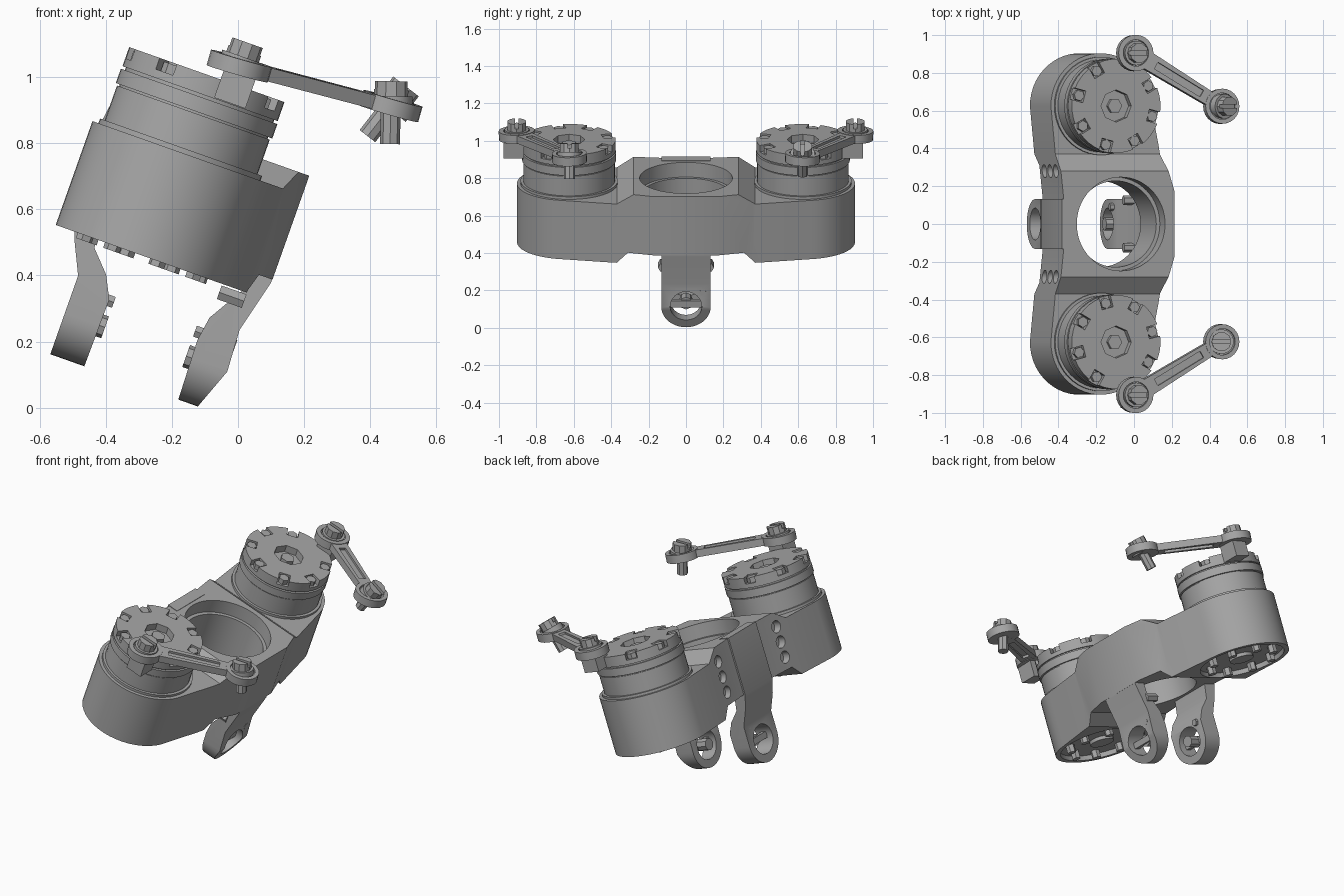
import bpy, bmesh, math
from mathutils import Matrix, Vector

cube = bpy.data.objects.get("Cube")
if cube:
    bpy.data.objects.remove(cube, do_unlink=True)

# One plain metal colour
metal = bpy.data.materials.new("grey metal")
metal.use_nodes = True
colour = (0.38, 0.38, 0.38, 1)
metal.diffuse_color = colour
metal.node_tree.nodes["Principled BSDF"].inputs["Base Color"].default_value = colour

TILT = Matrix.Rotation(math.radians(19.5), 4, 'Y')
parts = []


def circle(cx, cy, radius, sides=48, turn=0.0):
    return [(cx + radius * math.cos(turn + math.tau * i / sides),
             cy + radius * math.sin(turn + math.tau * i / sides)) for i in range(sides)]


def rect(left, right, low, high):
    return [(left, low), (right, low), (right, high), (left, high)]


def prism(name, outline, axis, start, end, frame=None, keep=True):
    """Extrude a flat outline along one axis; the two other axes are in xyz order."""
    place = {'x': lambda a, b, t: (t, a, b),
             'y': lambda a, b, t: (a, t, b),
             'z': lambda a, b, t: (a, b, t)}[axis]
    bm = bmesh.new()
    rings = [[bm.verts.new(place(a, b, t)) for a, b in outline] for t in (start, end)]
    bm.faces.new(rings[0])
    bm.faces.new(rings[1])
    count = len(outline)
    for i in range(count):
        j = (i + 1) % count
        bm.faces.new((rings[0][i], rings[0][j], rings[1][j], rings[1][i]))
    bmesh.ops.recalc_face_normals(bm, faces=bm.faces)
    mesh = bpy.data.meshes.new(name)
    bm.to_mesh(mesh)
    bm.free()
    if frame:
        mesh.transform(frame)
    obj = bpy.data.objects.new(name, mesh)
    bpy.context.scene.collection.objects.link(obj)
    mesh.materials.append(metal)
    if keep:
        parts.append(obj)
    return obj


def cutter(outline, axis, start, end, frame=None):
    return prism("cutter", outline, axis, start, end, frame, keep=False)


def boolean(target, tool, operation='DIFFERENCE'):
    mod = target.modifiers.new("shape", 'BOOLEAN')
    mod.operation, mod.solver, mod.object = operation, 'EXACT', tool
    bpy.context.view_layer.objects.active = target
    bpy.ops.object.modifier_apply(modifier=mod.name)
    bpy.data.objects.remove(tool, do_unlink=True)


def slotted_bolt(name, frame, depth):
    prism(name + "_shaft", circle(0, 0, .03, 8), 'z', -depth, .03, frame)
    prism(name + "_washer", circle(0, 0, .065, 24), 'z', -.01, .03, frame)
    head = prism(name + "_head", circle(0, 0, .052, 10), 'z', .03, .075, frame)
    boolean(head, cutter(rect(-.07, .07, -.01, .01), 'z', .05, .1, frame))


# Housing: plan outline crossed with a side profile
MU, MY = -.425, .625        # motor centre
half = [(-.031, .17), (-.09, .36), (-.1, .42)]
half += [(MU + .279 * math.cos(a), MY + .279 * math.sin(a))
         for a in (math.radians(8 + 172 * i / 24) for i in range(25))]
half += [(-.672, .3), (-.655, .14)]
plan = half + [(x, -y) for x, y in reversed(half)]
side = [(.95, .337), (.37, .337), (.31, .4)]
upper = [(.28, .733), (.37, .67), (.95, .67)]
profile = side + [(-y, z) for y, z in reversed(side)]
profile += [(-y, z) for y, z in reversed(upper)] + upper
housing = prism("housing", plan, 'z', .2, .9)
boolean(housing, cutter(profile, 'x', -1, 1), 'INTERSECT')
boolean(housing, cutter(circle(-.333, 0, .228, 64), 'z', .2, .9))
boolean(housing, cutter(circle(-.333, 0, .248, 64), 'z', .65, .9))
for s in (1, -1):
    boolean(housing, cutter(circle(MU, s * MY, .25), 'z', .2, .365))
    for k in range(3):
        boolean(housing, cutter(circle(s * .28, .47 + .09 * k, .035, 16), 'x', -.8, -.63))

# Fork: bent prongs with rounded lugs under the housing
EYE = .095
lug = [(.132, .8), (-.132, .8)]
lug += [(.132 * math.cos(a), EYE + .132 * math.sin(a))
        for a in (math.pi + math.pi * i / 20 for i in range(21))]
rear = [(-.664, .736), (-.664, .4), (-.636, .314), (-.589, .215), (-.589, -.05),
        (-.48, -.05), (-.476, .178), (-.51, .246), (-.57, .31), (-.59, .42), (-.6, .736)]
front = [(-.1, .42), (-.105, .34), (-.172, .228), (-.184, .152), (-.178, -.05),
         (-.117, -.04), (-.067, .092), (-.074, .224), (-.032, .39), (-.032, .42)]
for name, shape, inner, outer in (("rear", rear, -.48, -.589), ("front", front, -.18, -.07)):
    prong = prism(name + "_prong", shape, 'y', -.2, .2)
    boolean(prong, cutter(lug, 'x', -1, 1), 'INTERSECT')
    boolean(prong, cutter(circle(0, EYE, .085, 24), 'x', inner - .2, inner + .2))
    inward = math.copysign(.02, inner - outer)
    mid = (inner + outer) / 2
    prism(name + "_pin", circle(0, EYE, .035, 8), 'x', inner + inward, mid)
    prism(name + "_pin_bar", rect(-.09, .09, EYE - .018, EYE + .018), 'x', mid - .015, mid + .015)
    prism(name + "_lug_screw", circle(.09, .175, .02, 6), 'x', inner + inward, outer)
for s in (1, -1):
    prism("fork_base_screw", circle(s * .125, .31, .025, 6), 'x', -.17, -.09)

for s in (1, -1):
    end = "back" if s > 0 else "front"
    my = s * MY

    # Motor can, collar, ring and notched cap
    prism(end + "_motor_collar", circle(MU, my, .26), 'z', .64, .685)
    prism(end + "_motor_can", circle(MU, my, .245), 'z', .65, .796)
    prism(end + "_motor_core", circle(MU, my, .238), 'z', .7, .86)
    prism(end + "_motor_ring", circle(MU, my, .251), 'z', .802, .848)
    cap = prism(end + "_motor_cap", circle(MU, my, .249), 'z', .857, .918)
    boolean(cap, cutter(circle(MU, my, .085, 8), 'z', .875, 1))
    prism(end + "_motor_hub", circle(MU, my, .04, 6), 'z', .87, .9)
    for k in range(8):
        angle = s * math.radians(30 + 45 * k)
        turn = Matrix.Translation((MU, my, 0)) @ Matrix.Rotation(angle, 4, 'Z')
        if k != 1:
            boolean(cap, cutter(rect(.185, .3, -.032, .032), 'z', .882, 1, turn))
            prism(end + "_cap_bolt", circle(.212, 0, .029, 6), 'z', .87, .912, turn)
        prism(end + "_base_bolt", circle(.19, 0, .026, 6), 'z', .32, .38, turn)
    prism(end + "_base_hub", circle(MU, my, .07, 16), 'z', .345, .38)

    # Tab that carries the arm beside the cap
    root = Vector((-.341, s * .905, .975))
    tip = Vector((.131, s * .623, 1.014))
    prism(end + "_arm_tab", rect(root.x - .04, root.x + .06, root.y - .07, root.y + .04),
          'z', .86, .96)

    # Link arm with a sunk channel and a ring at each end
    along = tip - root
    length = along.length
    along.normalize()
    across = Vector((0, 0, 1)).cross(along).normalized()
    normal = along.cross(across)
    frame = Matrix((along, across, normal)).transposed().to_4x4()
    frame.translation = root
    bar = prism(end + "_arm_bar", [(.075, -.048), (length - .075, -.038),
                                   (length - .075, .038), (.075, .048)],
                'z', -.021, .021, frame)
    channel = rect(.13, length - .13, -.02, .02)
    boolean(bar, cutter(channel, 'z', .008, .1, frame))
    boolean(bar, cutter(channel, 'z', -.1, -.008, frame))
    for label, centre, radius in (("root", 0, .096), ("tip", length, .093)):
        ring = prism(end + "_arm_ring_" + label, circle(centre, 0, radius, 24),
                     'z', -.024, .024, frame)
        boolean(ring, cutter(circle(centre, 0, .07, 24), 'z', .012, .1, frame))
    slotted_bolt(end + "_root_bolt", Matrix.Translation(root), .06)
    lean = Matrix.Rotation(.32 * s, 4, 'Y')
    slotted_bolt(end + "_tip_bolt", Matrix.Translation(tip) @ lean, .115)

# Tilt the assembly and shade it smooth with crisp edges
bpy.ops.object.select_all(action='DESELECT')
for obj in parts:
    obj.data.transform(TILT)
    obj.select_set(True)
bpy.context.view_layer.objects.active = housing
bpy.ops.object.shade_smooth_by_angle(angle=math.radians(30))
